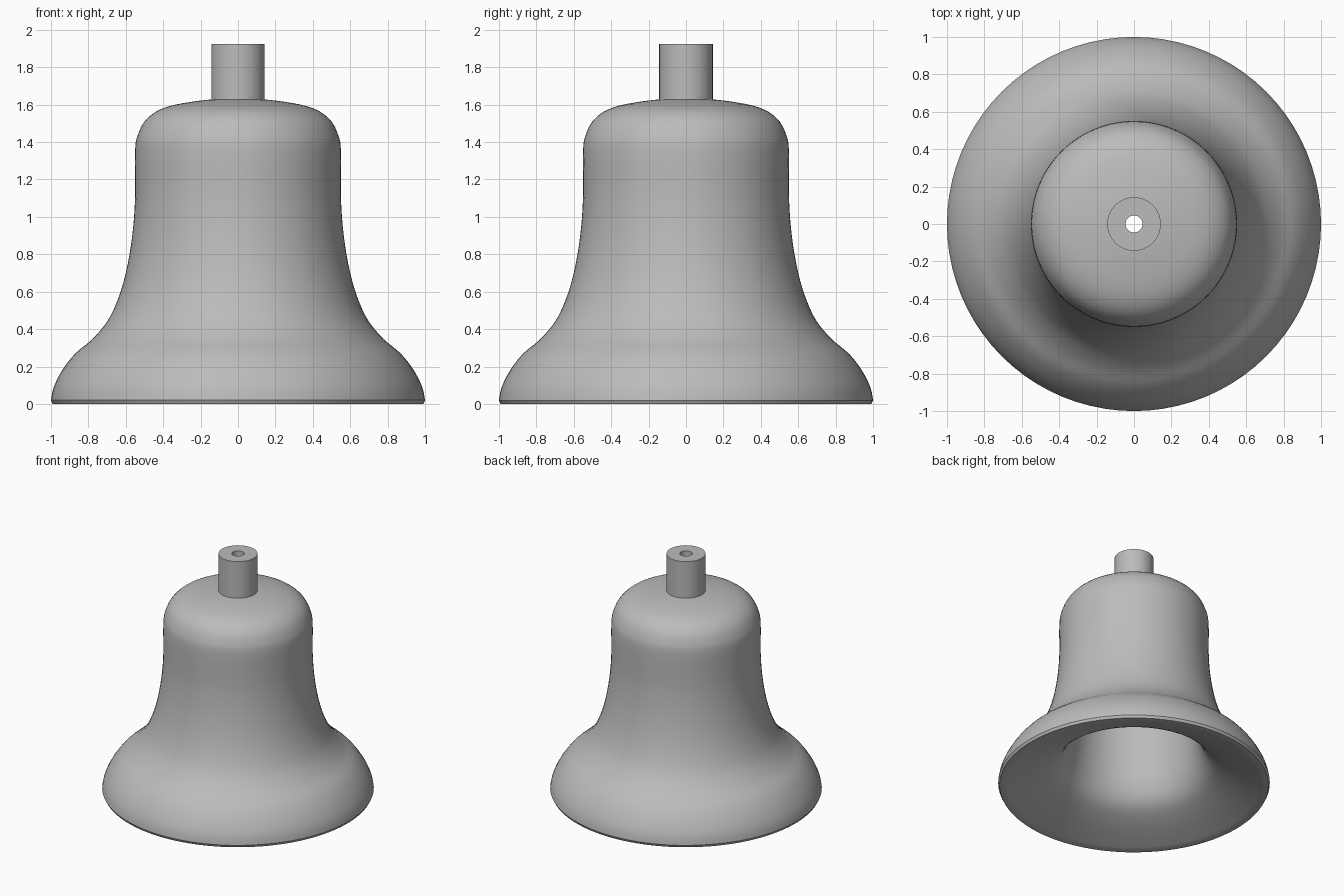
import bpy
import bmesh
import math
from mathutils import Vector

cube = bpy.data.objects.get("Cube")
if cube:
    bpy.data.objects.remove(cube, do_unlink=True)

SEGMENTS = 80
HOLE = 0.045

grey = bpy.data.materials.new("plain grey")
grey.use_nodes = True
colour = (0.5, 0.5, 0.5, 1)
grey.diffuse_color = colour
grey.node_tree.nodes["Principled BSDF"].inputs["Base Color"].default_value = colour


def smooth_curve(points, steps=3):
    """Pass a flowing curve through the profile points."""
    pts = [Vector(p) for p in points]
    pts = [pts[0]] + pts + [pts[-1]]
    out = []
    for a, b, c, d in zip(pts, pts[1:], pts[2:], pts[3:]):
        for i in range(steps):
            t = i / steps
            out.append(b + (c - a) * t / 2
                       + (a * 2 - b * 5 + c * 4 - d) * t * t / 2
                       + (b * 3 - a - c * 3 + d) * t ** 3 / 2)
    return out + [pts[-1]]


def lathe(name, profile):
    """Turn a closed (radius, height) profile around the z axis."""
    bm = bmesh.new()
    rings = []
    for r, z in profile:
        ring = []
        for i in range(SEGMENTS):
            a = math.tau * i / SEGMENTS
            ring.append(bm.verts.new((r * math.cos(a), r * math.sin(a), z)))
        rings.append(ring)
    for low, high in zip(rings, rings[1:] + rings[:1]):
        for i in range(SEGMENTS):
            j = (i + 1) % SEGMENTS
            bm.faces.new((low[i], low[j], high[j], high[i]))
    bmesh.ops.recalc_face_normals(bm, faces=bm.faces)
    mesh = bpy.data.meshes.new(name)
    bm.to_mesh(mesh)
    bm.free()
    mesh.materials.append(grey)
    obj = bpy.data.objects.new(name, mesh)
    bpy.context.collection.objects.link(obj)
    bpy.ops.object.select_all(action="DESELECT")
    obj.select_set(True)
    bpy.context.view_layer.objects.active = obj
    bpy.ops.object.shade_smooth_by_angle(angle=math.radians(35))
    return obj


# Bell wall: flared lip, waist, rounded shoulder and crown
outer = smooth_curve([
    (1.0, 0.02), (0.985, 0.09), (0.94, 0.18), (0.87, 0.27), (0.78, 0.345),
    (0.70, 0.44), (0.65, 0.54), (0.61, 0.66), (0.58, 0.8), (0.56, 0.95),
    (0.55, 1.12), (0.55, 1.36), (0.535, 1.44), (0.5, 1.51), (0.44, 1.562),
    (0.36, 1.594), (0.25, 1.615), (0.14, 1.628), (HOLE, 1.63)])

# Hollow inside, running from the crown hole down to the open mouth
inner = smooth_curve([
    (HOLE, 1.48), (0.2, 1.47), (0.32, 1.42), (0.39, 1.32), (0.41, 1.15),
    (0.42, 0.9), (0.44, 0.65), (0.47, 0.42), (0.51, 0.27), (0.58, 0.165),
    (0.7, 0.095), (0.84, 0.04), (0.96, 0.0)])
lathe("bell_body", outer + inner + [Vector((0.99, 0.0))])

# Hanging stem with a bore through it
lathe("hanging_stem", [(0.143, 1.62), (0.143, 1.925), (HOLE, 1.925), (HOLE, 1.62)])
